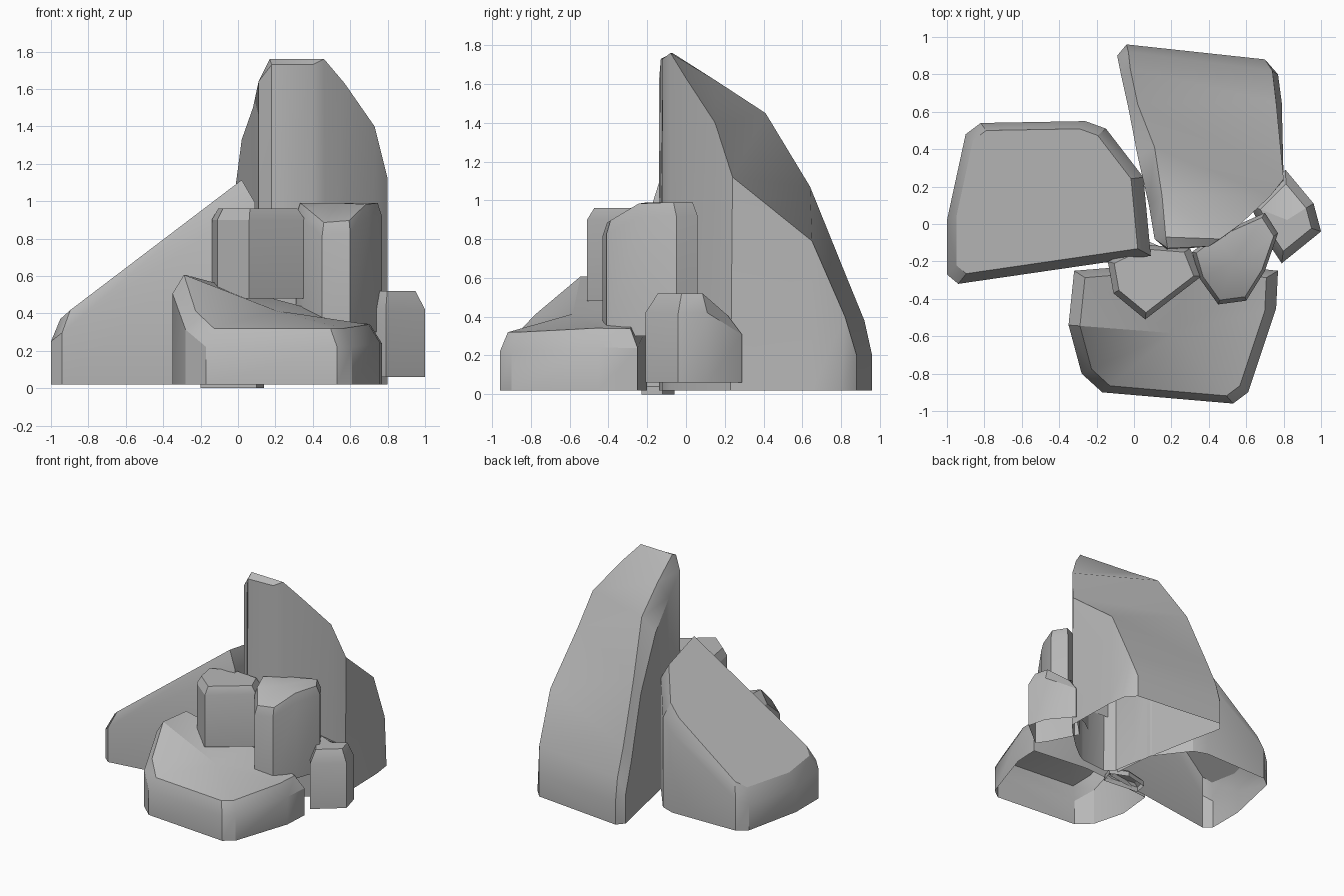
import bpy
import bmesh
import math
from mathutils import Vector

default_cube = bpy.data.objects.get("Cube")
if default_cube:
    bpy.data.objects.remove(default_cube, do_unlink=True)

stone = bpy.data.materials.new("grey stone")
stone.use_nodes = True
stone_colour = (0.48, 0.48, 0.48, 1)
stone.diffuse_color = stone_colour
stone.node_tree.nodes["Principled BSDF"].inputs["Base Color"].default_value = stone_colour


def finish(name, mesh_builder, crease):
    """Turn a bmesh into a shaded stone object."""
    bmesh.ops.recalc_face_normals(mesh_builder, faces=mesh_builder.faces)
    mesh = bpy.data.meshes.new(name)
    mesh_builder.to_mesh(mesh)
    mesh_builder.free()
    mesh.materials.append(stone)
    rock = bpy.data.objects.new(name, mesh)
    bpy.context.collection.objects.link(rock)
    bpy.ops.object.select_all(action="DESELECT")
    rock.select_set(True)
    bpy.context.view_layer.objects.active = rock
    bpy.ops.object.shade_smooth_by_angle(angle=math.radians(crease))


def bridge(builder, first, second, closed):
    """Join two rows of vertices with quads."""
    count = len(first)
    for i in range(count if closed else count - 1):
        j = (i + 1) % count
        builder.faces.new((first[i], first[j], second[j], second[i]))


def boulder(name, outline, base, height, shrink, drop, crease=30):
    """Open-bottomed block: straight walls, a chamfer and a shaped top."""
    builder = bmesh.new()
    points = [Vector(p) for p in outline]
    centre = sum(points, Vector((0, 0))) / len(points)
    inner = [centre + (p - centre) * shrink for p in points]
    foot = [builder.verts.new((p.x, p.y, base)) for p in points]
    shoulder = [builder.verts.new((p.x, p.y, height(q.x, q.y) - drop))
                for p, q in zip(points, inner)]
    rim = [builder.verts.new((q.x, q.y, height(q.x, q.y))) for q in inner]
    peak = builder.verts.new((centre.x, centre.y, height(centre.x, centre.y)))
    bridge(builder, foot, shoulder, True)
    bridge(builder, shoulder, rim, True)
    for i, corner in enumerate(rim):
        builder.faces.new((corner, rim[(i + 1) % len(rim)], peak))
    finish(name, builder, crease)


def spire(name, stations, base, bevel):
    """Arch sections run from the front cliff to the back of the slope."""
    builder = bmesh.new()
    rows = []
    for left_foot, left_ridge, right_ridge, right_foot in stations:
        left_shoulder = (*left_foot, left_ridge[-1] - bevel)
        corners = ((*left_foot, base), left_shoulder, left_ridge,
                   right_ridge, (*right_foot, base))
        rows.append([builder.verts.new(c) for c in corners])
    for near, far in zip(rows, rows[1:]):
        bridge(builder, near, far, False)
    builder.faces.new(rows[0])
    builder.faces.new(rows[-1])
    bmesh.ops.triangulate(builder, faces=builder.faces)
    finish(name, builder, 34)


# Tall rock: left foot, left ridge, right ridge, right foot
spire("tall_spire", [
    ((.18, -.14), (.18, -.13, 1.73), (.4, -.12, 1.73), (.4, -.12)),
    ((.11, -.08), (.17, -.07, 1.76), (.46, -.08, 1.76), (.47, -.08)),
    ((.08, .1), (.15, .15, 1.62), (.57, 0, 1.63), (.57, 0)),
    ((.02, .36), (.11, .41, 1.45), (.73, .15, 1.4), (.73, .15)),
    ((-.03, .62), (.02, .64, 1.07), (.8, .24, 1.12), (.8, .23)),
    ((-.07, .8), (-.02, .83, .6), (.76, .65, .79), (.79, .65)),
    ((-.09, .9), (-.03, .92, .38), (.74, .82, .4), (.77, .8)),
    ((-.04, .96), (-.04, .96, .2), (.7, .88, .2), (.7, .88)),
], .02, .12)

# Sloping rock at the side
boulder("sloping_rock",
        [(-1, -.27), (-.94, -.32), (.09, -.17), (.05, .25),
         (-.15, .51), (-.26, .55), (-.82, .54), (-.9, .48), (-1, .02)],
        .02, lambda x, y: 1.08 + .78 * x - .14 * y, .89, .12)

# Low slab in front, rising in a ramp towards one back corner
boulder("front_slab",
        [(-.35, -.54), (-.28, -.8), (-.17, -.9), (.53, -.96), (.61, -.9),
         (.76, -.45), (.77, -.25), (.3, -.2), (-.32, -.25)],
        .02,
        lambda x, y: min(.53 - .27 * x, max(.32, .92 - .33 * x + .75 * y)),
        .89, .1)

# Square block resting on the slab
boulder("middle_block",
        [(-.14, -.2), (-.11, -.37), (.06, -.51), (.36, -.28),
         (.3, -.13), (.05, -.11)],
        .48, lambda x, y: .96, .85, .06, 25)

# Rounded stone against the spire
boulder("leaning_stone",
        [(.31, -.15), (.35, -.29), (.45, -.43), (.6, -.41),
         (.7, -.25), (.77, -.05), (.7, .06), (.43, -.06)],
        .3, lambda x, y: min(.99, 1.13 + .6 * y), .9, .07)

# Short post stone at the far side, falling away at the back
boulder("side_stone",
        [(.79, -.21), (1, -.04), (.96, .11), (.81, .29), (.62, .1), (.73, -.12)],
        .06, lambda x, y: min(.52, .6 - .9 * y), .72, .1)

# Small pebble under the cluster
boulder("base_pebble",
        [(-.2, -.2), (.1, -.23), (.14, -.12), (0, -.06), (-.18, -.1)],
        0, lambda x, y: .06, .8, .02)
